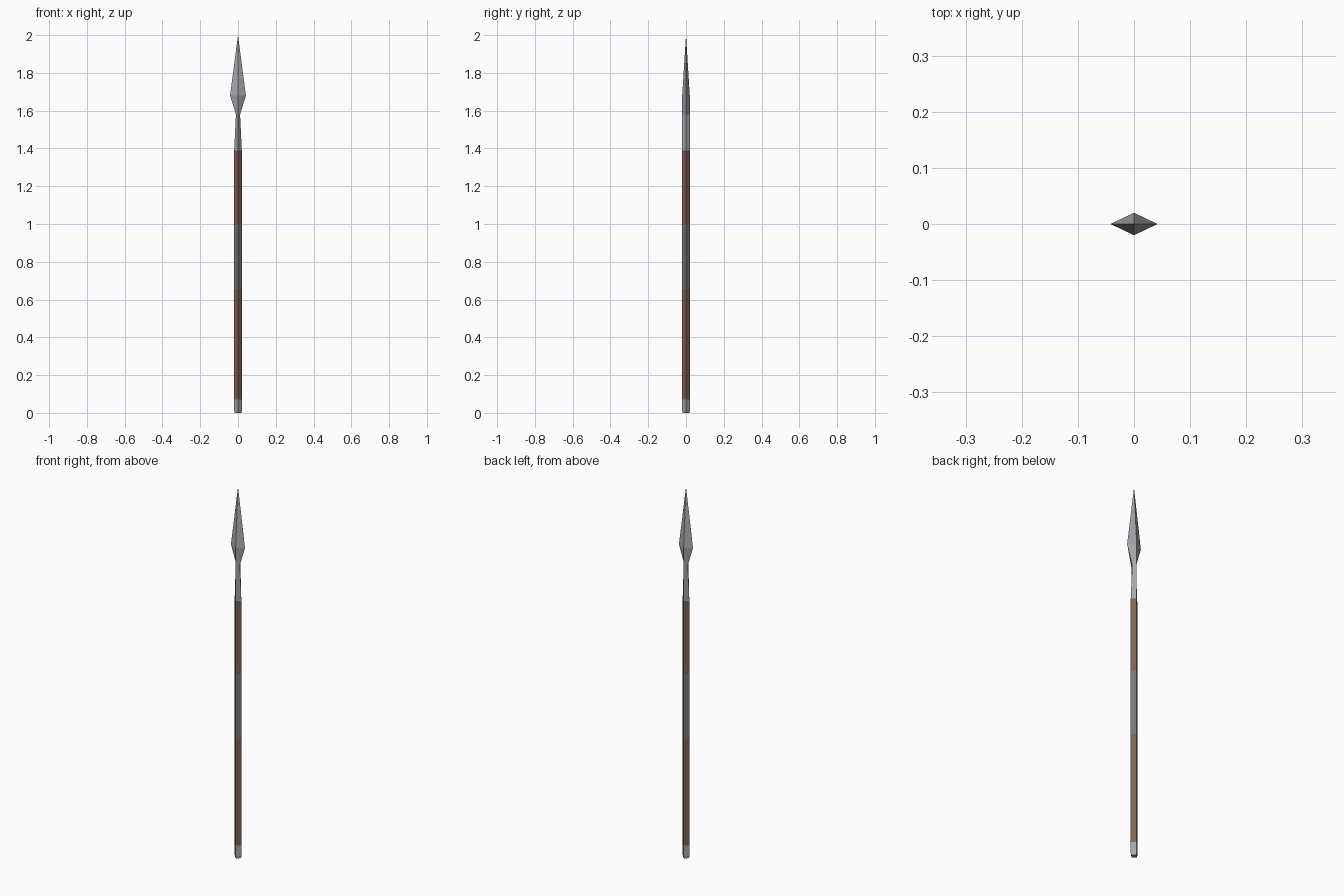
import bpy, bmesh

if "Cube" in bpy.data.objects:
    bpy.data.objects.remove(bpy.data.objects["Cube"])

def material(name, srgb):
    m = bpy.data.materials.new(name)
    m.diffuse_color = [(c / 255) ** 2.2 for c in srgb] + [1]
    m.use_nodes = True
    m.node_tree.nodes["Principled BSDF"].inputs["Base Color"].default_value = m.diffuse_color
    return m

steel = material("steel", (164, 166, 171))
wood = material("brown wood", (126, 100, 84))
wrap = material("grey wrap", (118, 120, 118))

def loft(name, sections, mat, cap_bottom=False):
    """Skin diamond sections (z, half width, half depth), closing to a point at zero width."""
    bm = bmesh.new()
    rings = []
    for z, w, d in sections:
        if w == 0:
            rings.append([bm.verts.new((0, 0, z))])
        else:
            rings.append([bm.verts.new(p) for p in ((w, 0, z), (0, d, z), (-w, 0, z), (0, -d, z))])
    for a, b in zip(rings, rings[1:]):
        for i in range(4):
            j = (i + 1) % 4
            bm.faces.new((a[i], a[j], b[0]) if len(b) == 1 else (a[i], a[j], b[j], b[i]))
    if cap_bottom:
        bm.faces.new(rings[0][::-1])
    mesh = bpy.data.meshes.new(name)
    bm.to_mesh(mesh)
    bm.free()
    mesh.materials.append(mat)
    bpy.context.collection.objects.link(bpy.data.objects.new(name, mesh))

R = 0.02
# Butt cap and four-sided shaft with a central grip
loft("butt_cap", [(0, 0.018, 0.018), (0.01, R, R), (0.07, R, R)], steel, True)
loft("lower_shaft", [(0.07, R, R), (0.655, R, R)], wood)
loft("grip", [(0.655, R, R), (1.0, R, R)], wrap)
loft("upper_shaft", [(1.0, R, R), (1.39, R, R)], wood)
# Tapering socket and leaf blade
loft("socket", [(1.39, R, R), (1.58, 0.011, R)], steel)
loft("blade", [(1.58, 0.011, R), (1.68, 0.042, R), (2.0, 0, 0)], steel)
